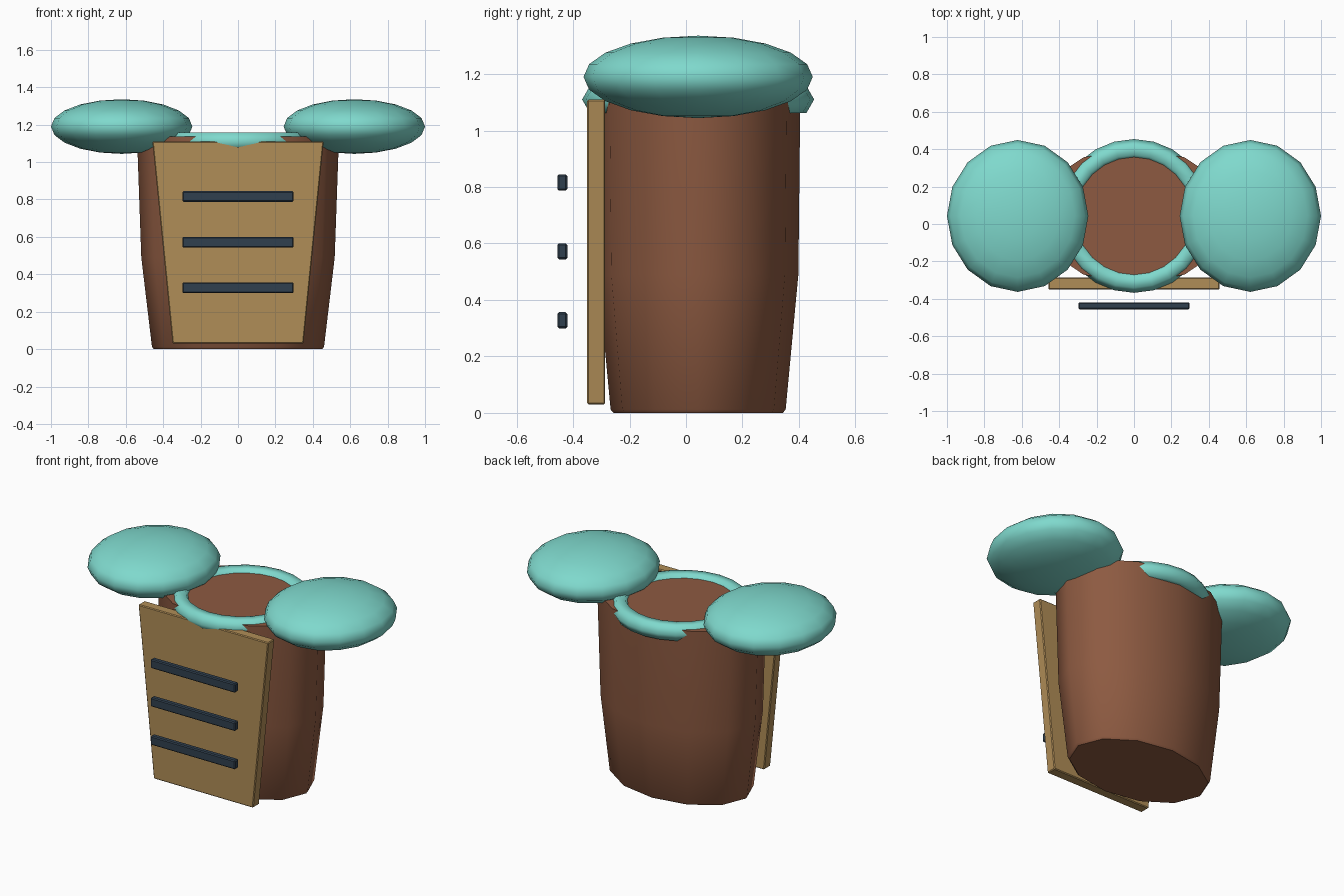
import bpy
import bmesh
from math import cos, sin, pi, radians

CY = 0.043  # depth centre of the barrel and everything resting on it

if "Cube" in bpy.data.objects:
    bpy.data.objects.remove(bpy.data.objects["Cube"], do_unlink=True)


def make_material(name, rgb):
    """Flat material from 0-255 display values, converted to linear."""
    linear = [((c / 255 + 0.055) / 1.055) ** 2.4 for c in rgb] + [1]
    mat = bpy.data.materials.new(name)
    mat.use_nodes = True
    mat.diffuse_color = linear
    mat.node_tree.nodes["Principled BSDF"].inputs["Base Color"].default_value = linear
    return mat


brown = make_material("brown clay", (141, 90, 65))
teal = make_material("teal", (127, 217, 205))
tan = make_material("tan wood", (176, 141, 87))
navy = make_material("dark slate", (48, 64, 79))


def finish(obj, name, mat, smooth=None):
    obj.name = name
    obj.data.materials.append(mat)
    if smooth:
        bpy.ops.object.select_all(action="DESELECT")
        obj.select_set(True)
        bpy.context.view_layer.objects.active = obj
        bpy.ops.object.shade_smooth_by_angle(angle=radians(smooth))
    return obj


def loft(name, rings, mat, smooth=None):
    """Skin a stack of equal-length rings and cap both ends."""
    bm = bmesh.new()
    loops = [[bm.verts.new(p) for p in ring] for ring in rings]
    n = len(loops[0])
    for low, high in zip(loops, loops[1:]):
        for i in range(n):
            j = (i + 1) % n
            bm.faces.new((low[i], low[j], high[j], high[i]))
    bm.faces.new(loops[0])
    bm.faces.new(loops[-1])
    bmesh.ops.recalc_face_normals(bm, faces=bm.faces)
    mesh = bpy.data.meshes.new(name)
    bm.to_mesh(mesh)
    bm.free()
    obj = bpy.data.objects.new(name, mesh)
    bpy.context.collection.objects.link(obj)
    return finish(obj, name, mat, smooth)


def add_bevel(obj, width):
    mod = obj.modifiers.new("soft edges", "BEVEL")
    mod.width = width
    mod.segments = 1


def oval(rx, ry, z, sides=12):
    return [(rx * cos(2 * pi * i / sides), CY + ry * sin(2 * pi * i / sides), z)
            for i in range(sides)]


# Barrel body: twelve-sided oval, widening upward
profile = [(0.45, 0.30, 0), (0.46, 0.31, 0.012), (0.517, 0.355, 0.49), (0.54, 0.362, 1.137)]
loft("barrel_body", [oval(*p) for p in profile], brown, 50)

# Ring around the mouth
bpy.ops.mesh.primitive_torus_add(location=(0, CY, 1.11), major_radius=0.355,
                                 minor_radius=0.056, major_segments=24, minor_segments=6)
finish(bpy.context.object, "mouth_ring", teal, 62)

# Flattened pads on both sides
for side, x in (("left", 0.622), ("right", -0.622)):
    bpy.ops.mesh.primitive_uv_sphere_add(segments=16, ring_count=10, location=(x, CY, 1.19))
    pad = bpy.context.object
    pad.scale = (0.378, 0.406, 0.146)
    bpy.ops.object.transform_apply(location=False, rotation=False, scale=True)
    finish(pad, side + "_pad", teal, 60)

# Tapered front board
front, back = -0.35, -0.286
board = loft("front_board",
             [[(-w, front, z), (w, front, z), (w, back, z), (-w, back, z)]
              for w, z in ((0.35, 0.03), (0.458, 1.11))], tan)
add_bevel(board, 0.005)

# Three floating slats in front of the board
for i, part in enumerate(("lower", "middle", "upper")):
    bpy.ops.mesh.primitive_cube_add(size=1, location=(0, -0.438, 0.328 + 0.244 * i))
    slat = bpy.context.object
    slat.scale = (0.596, 0.036, 0.057)
    bpy.ops.object.transform_apply(location=False, rotation=False, scale=True)
    finish(slat, part + "_slat", navy)
    add_bevel(slat, 0.006)
